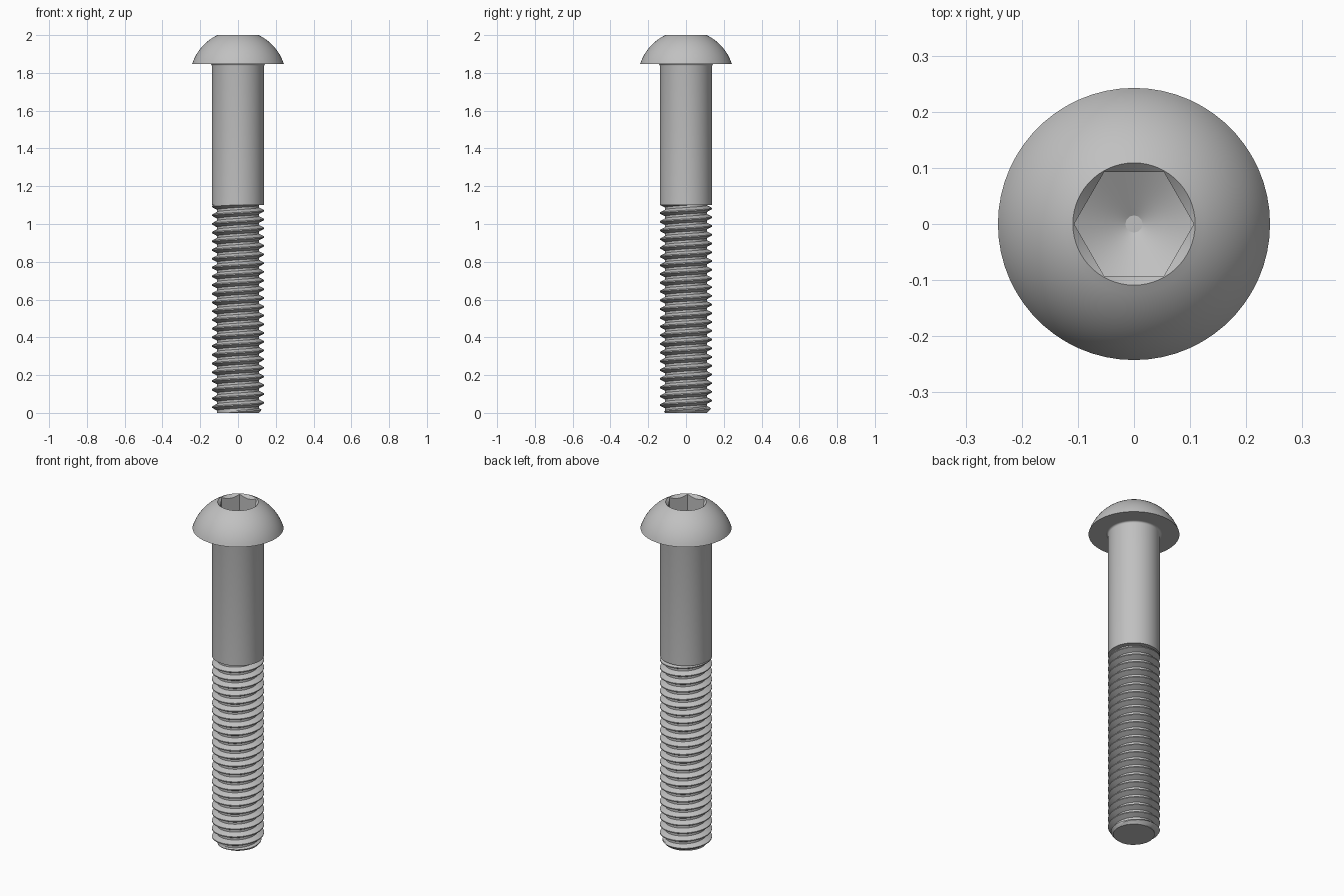
import bpy, bmesh, math

cube = bpy.data.objects.get("Cube")
if cube:
    bpy.data.objects.remove(cube)

# Main dimensions
SEGS = 60
R = 0.1386            # shank and thread crest radius
HEAD_Z, TOP = 1.8476, 2.0
HEAD_R, RIM_R = 0.2425, 0.109
HEX_FLAT = 0.0924     # half width across flats
PITCH = 0.0462
THREAD_TOP = 1.10

steel = bpy.data.materials.new("grey steel")
steel.use_nodes = True
steel.diffuse_color = (0.53, 0.53, 0.53, 1)
steel.node_tree.nodes["Principled BSDF"].inputs["Base Color"].default_value = steel.diffuse_color


def finish(name, bm):
    bmesh.ops.recalc_face_normals(bm, faces=bm.faces)
    mesh = bpy.data.meshes.new(name)
    bm.to_mesh(mesh)
    bm.free()
    mesh.materials.append(steel)
    ob = bpy.data.objects.new(name, mesh)
    bpy.context.collection.objects.link(ob)
    bpy.ops.object.select_all(action='DESELECT')
    ob.select_set(True)
    bpy.context.view_layer.objects.active = ob
    bpy.ops.object.shade_smooth_by_angle(angle=math.radians(28))
    return ob


def lathe(bm, rings):
    """Join rings, each a function of angle giving (radius, z)."""
    loops = []
    for ring in rings:
        loop = []
        for i in range(SEGS):
            a = math.tau * i / SEGS
            r, z = ring(a)
            loop.append(bm.verts.new((r * math.cos(a), r * math.sin(a), z)))
        loops.append(loop)
    for lo, hi in zip(loops, loops[1:]):
        for i in range(SEGS):
            j = (i + 1) % SEGS
            bm.faces.new((lo[i], lo[j], hi[j], hi[i]))
    return loops


def circle(r, z):
    return lambda a: (r, z)


def hex_radius(a):
    return HEX_FLAT / math.cos((a % (math.pi / 3)) - math.pi / 6)


# Domed head with countersunk hexagon socket and conical socket floor
k = TOP - HEAD_Z
drop = (HEAD_R ** 2 - RIM_R ** 2 - k * k) / (2 * k)   # dome centre below the head
dome_r = math.hypot(HEAD_R, drop)
start, end = math.atan2(drop, HEAD_R), math.atan2(k + drop, RIM_R)
rings = [circle(R, HEAD_Z)]
for i in range(13):
    a = start + (end - start) * i / 12
    rings.append(circle(dome_r * math.cos(a), HEAD_Z - drop + dome_r * math.sin(a)))


def floor_z(r):
    return 1.842 + 0.577 * r


rings.append(lambda a: (hex_radius(a), TOP - (RIM_R - hex_radius(a))))
rings.append(lambda a: (hex_radius(a), floor_z(hex_radius(a))))
rings += [circle(0.05, floor_z(0.05)), circle(0.015, floor_z(0.015))]
bm = bmesh.new()
loops = lathe(bm, rings)
bm.faces.new(loops[-1])
finish("head", bm)

# Plain shank with a small fillet under the head
bm = bmesh.new()
rings = [circle(R, THREAD_TOP)]
for i in range(5):
    a = math.pi / 2 * i / 4
    rings.append(circle(R + 0.01 * (1 - math.cos(a)), HEAD_Z - 0.01 * (1 - math.sin(a))))
loops = lathe(bm, rings)
bm.faces.new(loops[0])
finish("shank", bm)

# Right-handed thread: one pitch profile swept along a helix, chamfered at the tip
DEPTH = 0.0282
profile = [(-1 / 8, 1), (1 / 8, 1), (9 / 32, 0.5), (7 / 16, 0), (9 / 16, 0), (23 / 32, 0.5)]
STEPS, TURNS = 48, 28
bm = bmesh.new()
rows = []
for m in range(TURNS * STEPS):
    a = math.tau * m / STEPS
    row = []
    for off, d in profile:
        z = PITCH * (m / STEPS + off - 2.34)
        r = min(R - DEPTH * d, 0.11 + max(z, 0))
        row.append(bm.verts.new((r * math.cos(a), r * math.sin(a), z)))
    rows.append(row)
for m in range((TURNS - 1) * STEPS - 1):
    this = rows[m] + [rows[m + STEPS][0]]
    after = rows[m + 1] + [rows[m + 1 + STEPS][0]]
    for i in range(len(profile)):
        bm.faces.new((this[i], after[i], after[i + 1], this[i + 1]))


def trim(z, direction):
    return bmesh.ops.bisect_plane(
        bm, geom=bm.verts[:] + bm.edges[:] + bm.faces[:], dist=1e-6,
        plane_co=(0, 0, z), plane_no=(0, 0, direction), clear_outer=True)["geom_cut"]


trim(THREAD_TOP, 1)
cut = trim(0, -1)
# End face of the tip
bmesh.ops.edgeloop_fill(bm, edges=[e for e in cut if isinstance(e, bmesh.types.BMEdge)])
finish("thread", bm)
